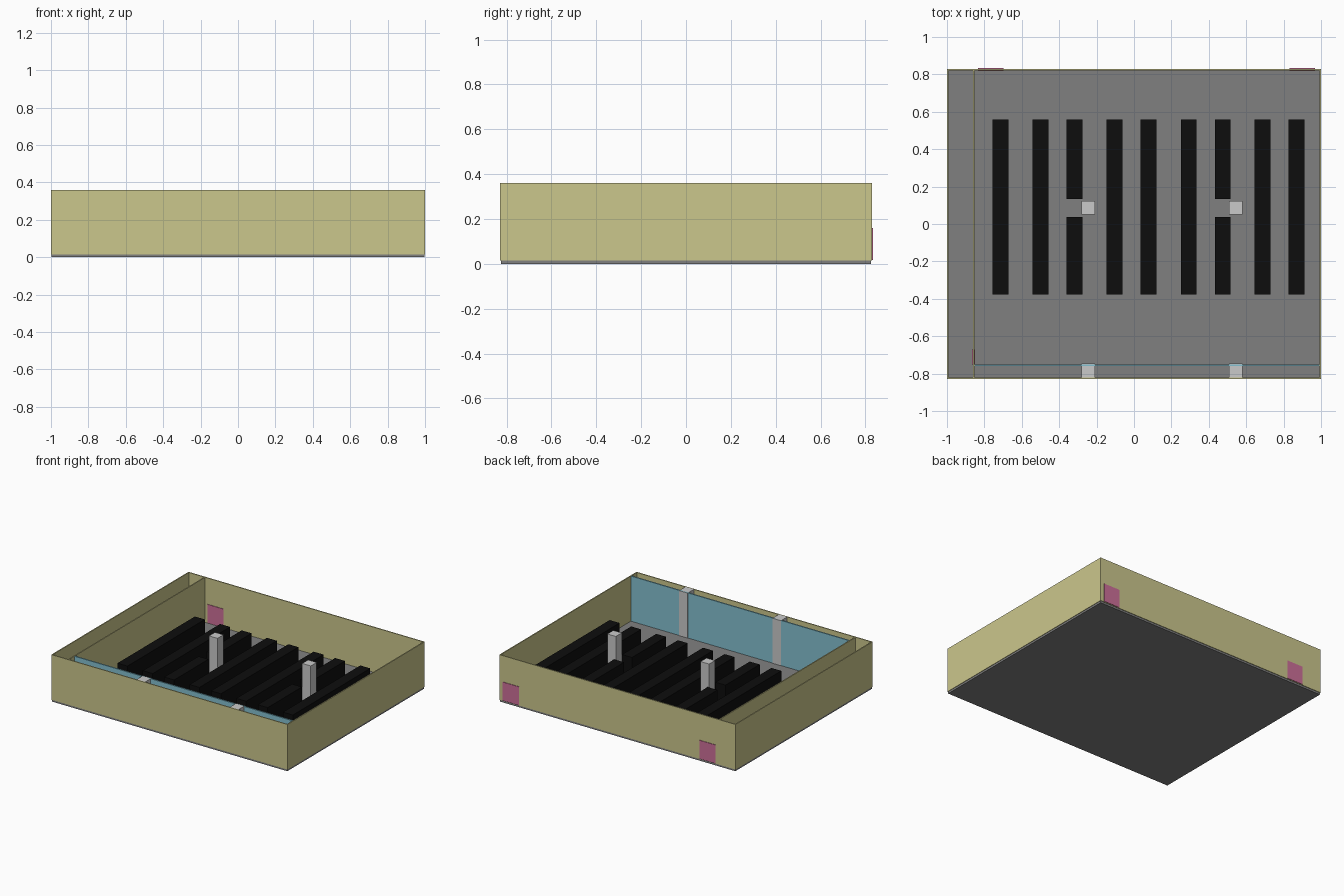
import bpy

cube = bpy.data.objects.get("Cube")
if cube:
    bpy.data.objects.remove(cube, do_unlink=True)


def material(name, rgb):
    m = bpy.data.materials.new(name)
    m.use_nodes = True
    m.diffuse_color = (*rgb, 1)
    m.node_tree.nodes["Principled BSDF"].inputs["Base Color"].default_value = (*rgb, 1)
    return m


GREY = material("floor grey", (0.216, 0.216, 0.216))
OLIVE = material("wall olive", (0.60, 0.57, 0.265))
BLUE = material("glass blue", (0.23, 0.53, 0.63))
PINK = material("door pink", (0.61, 0.16, 0.32))
WHITE = material("column light grey", (0.59, 0.59, 0.59))
BLACK = material("rack black", (0.004, 0.004, 0.004))


def box(name, mat, x, y, z):
    """Box spanning the (low, high) pairs x, y and z."""
    bpy.ops.mesh.primitive_cube_add(size=1)
    ob = bpy.context.object
    ob.name = name
    ob.location = [(a + b) / 2 for a, b in (x, y, z)]
    ob.scale = [b - a for a, b in (x, y, z)]
    bpy.ops.object.transform_apply(location=True, rotation=False, scale=True)
    ob.data.materials.append(mat)
    return ob


BASE, TOP = 0.015, 0.36   # floor surface and wall top
HX, HY, T = 1.0, 0.83, 0.008
FULL = (BASE, TOP)

# Floor slab
box("floor", GREY, (-0.996, 0.996), (-0.826, 0.826), (0, BASE))

# Outer walls
box("front_wall", OLIVE, (-HX, HX), (-HY, T - HY), FULL)
box("back_wall", OLIVE, (-HX, HX), (HY - T, HY), FULL)
box("right_wall", OLIVE, (-HX, T - HX), (T - HY, HY - T), FULL)
box("left_wall", OLIVE, (HX - T, HX), (T - HY, HY - T), FULL)

# Corridor partition and glazed inner wall
box("partition_wall", OLIVE, (-0.862, -0.854), (T - HY, HY - T), FULL)
box("glass_wall", BLUE, (-0.854, HX - T), (-0.76, -0.75), FULL)

# Doors standing slightly proud of their walls
DOOR = (BASE + 0.003, 0.16)
for side, x in (("right", -0.765), ("left", 0.9)):
    box(f"back_door_{side}", PINK, (x - 0.068, x + 0.068), (HY - T - 0.004, HY + 0.004), DOOR)
box("partition_door", PINK, (-0.866, -0.85), (-0.75, -0.67), DOOR)

# Columns, one pair against the glass and one pair among the racks
for side, x in (("right", -0.245), ("left", 0.545)):
    box(f"front_column_{side}", WHITE, (x - 0.036, x + 0.036), (T - HY, -0.747), FULL)
    box(f"middle_column_{side}", WHITE, (x - 0.036, x + 0.036), (0.05, 0.122), FULL)

# Storage racks, with a gap beside each middle column
LOW, HIGH = -0.378, 0.558
centres = (-0.714, -0.5, -0.318, -0.104, 0.078, 0.292, 0.474, 0.687, 0.869)
for i, x in enumerate(centres):
    spans = [(LOW, 0.037), (0.133, HIGH)] if i in (2, 6) else [(LOW, HIGH)]
    for j, span in enumerate(spans):
        box(f"rack_{i + 1}_{j + 1}", BLACK, (x - 0.042, x + 0.042), span, (BASE, 0.187))
